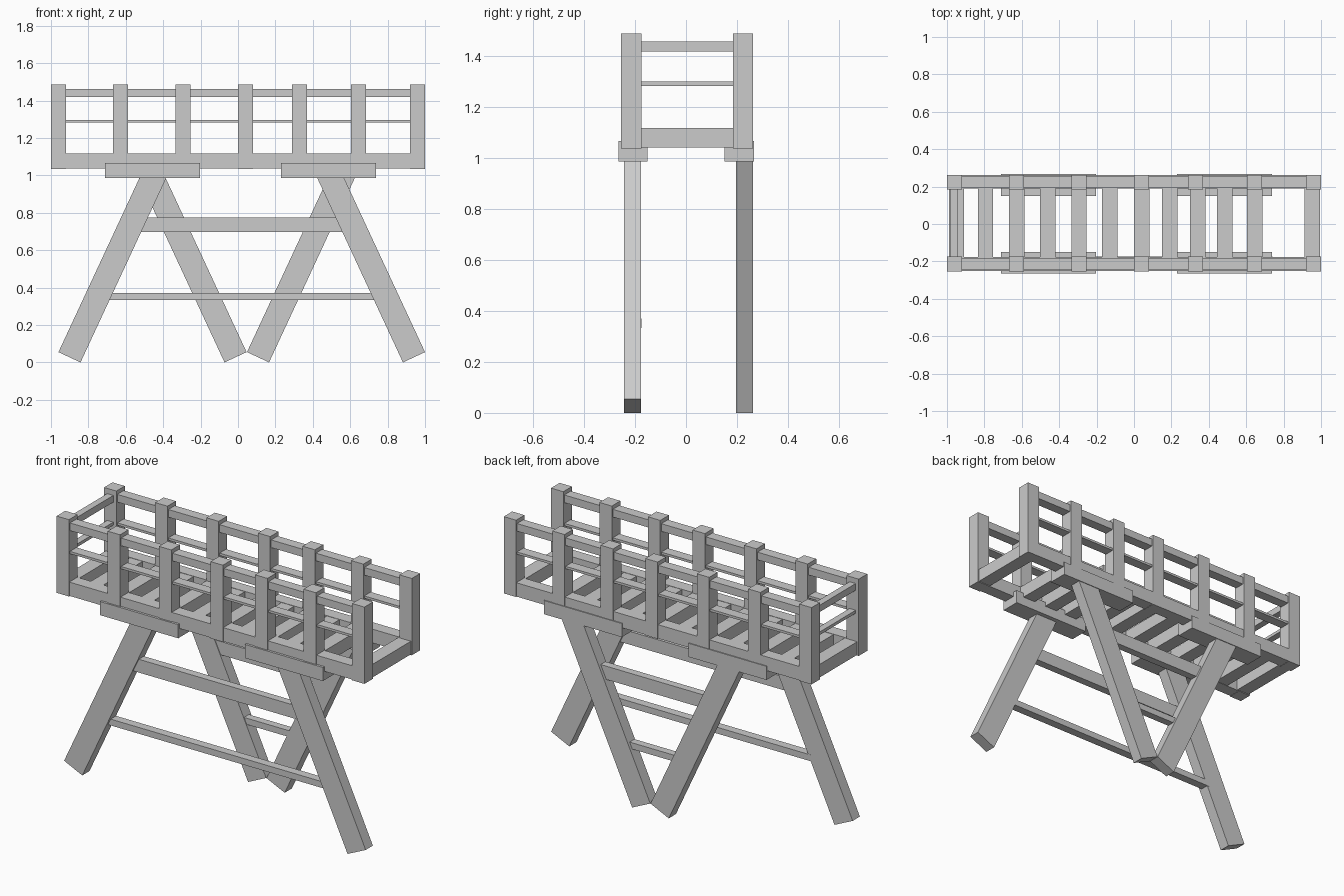
import bpy

if "Cube" in bpy.data.objects:
    bpy.data.objects.remove(bpy.data.objects["Cube"])

def mesh(name, verts, faces):
    me = bpy.data.meshes.new(name)
    me.from_pydata(verts, [], faces)
    ob = bpy.data.objects.new(name, me)
    bpy.context.collection.objects.link(ob)
    return ob

def prism(name, outline, y0, y1):
    """Extrude a counter-clockwise (x, z) outline along y."""
    n = len(outline)
    verts = [(x, y0, z) for x, z in outline] + [(x, y1, z) for x, z in outline]
    faces = [tuple(range(n)), tuple(range(2 * n - 1, n - 1, -1))]
    faces += [(i, i + n, (i + 1) % n + n, (i + 1) % n) for i in range(n)]
    return mesh(name, verts, faces)

def box(name, x0, x1, y0, y1, z0, z1):
    return prism(name, [(x0, z0), (x1, z0), (x1, z1), (x0, z1)], y0, y1)

def leg(name, foot_x, side, y0, y1):
    """Slanted leg; foot_x is the corner on the ground, side the way the foot leans."""
    slope, top = 0.465, 1.01
    a, b = (foot_x, 0), (foot_x + side * 0.118, 0.055)
    pts = [a, (a[0] - side * slope * top, top),
           (b[0] - side * slope * (top - b[1]), top), b]
    if side < 0:
        pts = [pts[3], pts[0], pts[1], pts[2]]
    else:
        pts = [pts[0], pts[3], pts[2], pts[1]]
    return prism(name, pts, y0, y1)

post_x = [-1, -0.668, -0.335, 0, 0.29, 0.605, 0.92]

# railings, long beams and leg brackets on both sides
for side, y0, y1 in (("front", -0.255, -0.175), ("back", 0.185, 0.263)):
    mid = (y0 + y1) / 2
    for x in post_x:
        box(side + "_post", x, x + 0.08, y0, y1, 1.035, 1.486)
    box(side + "_top_rail", -0.96, 0.96, mid - 0.03, mid + 0.03, 1.418, 1.463)
    box(side + "_middle_rail", -0.96, 0.96, mid - 0.03, mid + 0.03, 1.282, 1.296)
    box(side + "_floor_beam", -0.995, 0.995, y0 + 0.004, y1 - 0.002, 1.037, 1.118)
    by0, by1 = (-0.265, -0.15) if side == "front" else (0.15, 0.267)
    for x in (-0.71, 0.23):
        box(side + "_bracket", x, x + 0.507, by0, by1, 0.985, 1.065)

# floor slats
for x in [-0.99, -0.835, -0.668, -0.503, -0.335, -0.17, 0,
          0.15, 0.3, 0.445, 0.605, 0.912]:
    box("floor_slat", x, x + 0.082, -0.2, 0.21, 1.039, 1.116)

# closing rails on the left end only
box("end_top_rail", -0.98, -0.94, -0.21, 0.22, 1.415, 1.455)
box("end_middle_rail", -0.98, -0.94, -0.21, 0.22, 1.28, 1.298)

# legs: wide stance at the front, inward V at the back
leg("front_leg", -0.842, -1, -0.243, -0.176)
leg("front_leg", 0.882, 1, -0.243, -0.176)
leg("back_leg", -0.072, 1, 0.196, 0.263)
leg("back_leg", 0.166, -1, 0.196, 0.263)

# stretchers between each pair of legs
box("front_upper_stretcher", -0.53, 0.57, -0.233, -0.186, 0.697, 0.775)
box("front_lower_stretcher", -0.70, 0.74, -0.225, -0.175, 0.333, 0.37)
box("back_upper_stretcher", -0.36, 0.45, 0.2, 0.245, 0.697, 0.775)
box("back_lower_stretcher", -0.18, 0.27, 0.2, 0.245, 0.333, 0.37)
